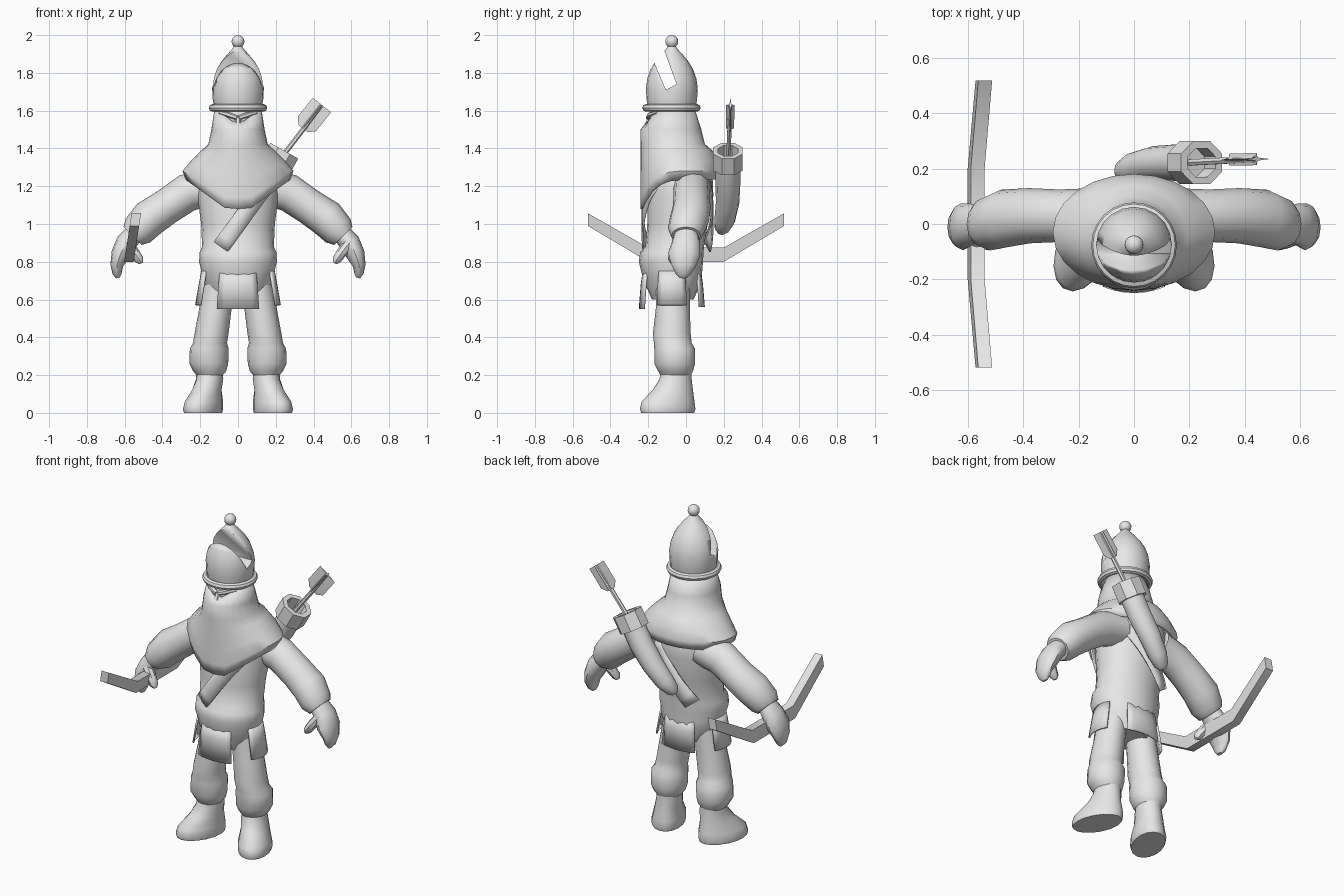
import bpy, math
from mathutils import Vector

if "Cube" in bpy.data.objects:
    bpy.data.objects.remove(bpy.data.objects["Cube"])

grey = bpy.data.materials.new("plain_grey")
grey.diffuse_color = (0.8, 0.8, 0.8, 1)
grey.use_nodes = True
grey.node_tree.nodes["Principled BSDF"].inputs["Base Color"].default_value = grey.diffuse_color


def finish(ob, mirror=False, thick=0):
    if not ob.data.materials:
        ob.data.materials.append(grey)
    bpy.ops.object.select_all(action='DESELECT')
    bpy.context.view_layer.objects.active = ob
    ob.select_set(True)
    bpy.ops.object.shade_smooth_by_angle(angle=math.radians(40))
    if thick:
        m = ob.modifiers.new("thickness", 'SOLIDIFY')
        m.thickness, m.offset = thick, 0
    if mirror:
        ob.modifiers.new("mirror", 'MIRROR')
    return ob


def loft(name, rings, closed=True, caps=True, mirror=False, thick=0):
    """Skin a list of point rings."""
    n = len(rings[0])
    verts = [p for r in rings for p in r]
    faces = []
    for k in range(len(rings) - 1):
        for i in range(n if closed else n - 1):
            j = (i + 1) % n
            faces.append((k * n + i, k * n + j, (k + 1) * n + j, (k + 1) * n + i))
    if caps:
        faces += [tuple(reversed(range(n))), tuple(range(len(verts) - n, len(verts)))]
    me = bpy.data.meshes.new(name)
    me.from_pydata([tuple(v) for v in verts], [], faces)
    import bmesh
    bm = bmesh.new()
    bm.from_mesh(me)
    bmesh.ops.recalc_face_normals(bm, faces=bm.faces)
    bm.to_mesh(me)
    bm.free()
    ob = bpy.data.objects.new(name, me)
    bpy.context.collection.objects.link(ob)
    return finish(ob, mirror, thick)


def oval(cx, cy, z, rx, ry, skew=0, n=16):
    """Horizontal ring."""
    out = []
    for i in range(n):
        a = math.tau * i / n
        y = ry * math.sin(a)
        out.append((cx + rx * math.cos(a) - skew * y, cy + y, z))
    return out


def tube(name, pts, n=12, axis=None, phase=0, mirror=False):
    """Tube along a path; each point is x, y, z, in-plane radius, y radius."""
    P = [Vector(p[:3]) for p in pts]
    rings = []
    for k, p in enumerate(pts):
        t = Vector(axis) if axis else P[min(k + 1, len(P) - 1)] - P[max(k - 1, 0)]
        t.normalize()
        v = Vector((0, 1, 0))
        v = (v - t * v.dot(t)).normalized()
        u = t.cross(v)
        ang = [math.tau * i / n + phase for i in range(n)]
        rings.append([P[k] + u * p[3] * math.cos(a) + v * p[4] * math.sin(a) for a in ang])
    return loft(name, rings, mirror=mirror)


def ball(name, loc, size):
    bpy.ops.mesh.primitive_uv_sphere_add(segments=16, ring_count=10, location=loc)
    ob = bpy.context.object
    ob.name, ob.scale = name, size
    return finish(ob)


# Tunic body with the blousing above the belt
loft("tunic", [oval(0, cy, z, rx, ry, n=20) for z, cy, rx, ry in [
    (.60, -.07, .13, .11), (.70, -.07, .185, .155), (.74, -.075, .19, .16),
    (.80, -.08, .206, .17), (.85, -.075, .203, .168), (.88, -.06, .19, .155),
    (1.0, -.045, .195, .16), (1.15, -.03, .215, .175), (1.27, -.02, .21, .16),
    (1.35, -.03, .15, .12)]])


# Hanging skirt flaps
def flap(name, centre, half, zbot):
    angs = [math.radians(centre + half * (i / 3 - 1)) for i in range(7)]
    rows = []
    for z, rx, ry in [(.75, .19, .15), (.68, .203, .16), (zbot, .222, .17)]:
        rows.append([(rx * math.cos(a), -.075 + ry * math.sin(a), z) for a in angs])
    loft(name, rows, closed=False, caps=False, thick=.01)


flap("front_flap", -90, 30, .55)
flap("back_flap", 90, 30, .56)
flap("left_flap", 0, 27, .57)
flap("right_flap", 180, 27, .57)

# Legs, cuffs and boots
loft("leg", [oval(*r) for r in [
    (.10, -.07, .68, .08, .09), (.12, -.07, .55, .086, .09), (.14, -.075, .42, .09, .10),
    (.148, -.07, .37, .09, .10), (.152, -.06, .34, .103, .108), (.155, -.06, .26, .103, .108),
    (.15, -.055, .22, .087, .092), (.15, -.055, .2, .07, .08)]], mirror=True)
loft("boot", [oval(*r) for r in [
    (.15, -.05, .25, .068, .08, 0), (.15, -.055, .18, .072, .085, .05),
    (.165, -.07, .12, .078, .107, .15), (.18, -.095, .06, .095, .14, .25),
    (.185, -.097, .02, .10, .147, .25), (.185, -.097, 0, .095, .14, .25)]], mirror=True)

# Arms and hands
tube("sleeve", [(.14, .03, 1.2, .10, .10), (.27, .03, 1.165, .10, .095),
                (.38, .03, 1.09, .095, .10), (.47, .02, 1.03, .10, .105),
                (.53, 0, .965, .09, .097), (.558, 0, .937, .068, .078)], mirror=True)
tube("hand", [(.54, 0, .96, .05, .06), (.592, 0, .90, .056, .075), (.622, -.01, .84, .05, .085),
              (.642, -.012, .78, .034, .065), (.64, -.015, .735, .024, .04),
              (.635, -.015, .715, .01, .018)], mirror=True)
tube("thumb", [(.59, -.04, .90, .03, .035), (.55, -.06, .85, .028, .03),
               (.522, -.07, .81, .024, .026), (.512, -.07, .792, .01, .012)], n=8, mirror=True)

# Hood and veil with a pointed front
rings = []
for z, cy, rx, ry, drop in [
        (1.61, -.08, .118, .12, .07), (1.5, -.08, .135, .155, 0), (1.42, -.07, .152, .165, 0),
        (1.385, -.05, .19, .185, .05), (1.33, -.035, .245, .2, .1),
        (1.28, -.03, .288, .205, .14), (1.235, -.03, .27, .205, .155)]:
    ring = []
    for x, y, _ in oval(0, cy, z, rx, ry, n=24):
        f = min(1, 1.3 * (1 - abs(x) / rx)) if y < cy else 0
        ring.append((x, y, z - drop * f))
    rings.append(ring)
loft("hood", rings, caps=False, thick=.012)

# Face in the eye opening
ball("head", (0, -.075, 1.55), (.112, .122, .13))
tube("brow", [(.005, -.2, 1.562, .012, .014), (.05, -.19, 1.578, .014, .014),
              (.095, -.155, 1.59, .01, .012)], n=6, mirror=True)
tube("nose", [(0, -.185, 1.57, .012, .012), (0, -.205, 1.52, .02, .02)], n=6)

# Helmet with a slanted slit
helmet = loft("helmet", [oval(0, -.075, z, r, r, n=20) for z, r in [
    (1.61, .125), (1.66, .134), (1.72, .137), (1.77, .13), (1.82, .112),
    (1.86, .088), (1.9, .055), (1.925, .032), (1.945, .018)]])
slit = [(-.106, 1.71), (-.05, 1.74), (-.13, 1.96), (-.20, 1.93)]
cutter = loft("slit_cutter", [[(x, y, z) for y, z in slit] for x in (-.3, .3)])
cutter.hide_render = True
cutter.hide_viewport = True
cut = helmet.modifiers.new("slit", 'BOOLEAN')
cut.operation, cut.solver, cut.object = 'DIFFERENCE', 'EXACT', cutter
ball("helmet_knob", (0, -.075, 1.966), (.034, .034, .034))
bpy.ops.mesh.primitive_torus_add(location=(0, -.077, 1.615), major_radius=.135,
                                 minor_radius=.02, major_segments=24, minor_segments=8)
bpy.context.object.name = "helmet_brim"
finish(bpy.context.object)


# Shoulder strap, laid on the body front and back
def strap(name, a, b, side):
    rows = []
    (x0, z0), (x1, z1) = a, b
    d = Vector((x1 - x0, z1 - z0)).normalized() * .045
    for i in range(9):
        t = i / 8
        row = []
        for s in (-1, 0, 1):
            x, z = x0 + (x1 - x0) * t - s * d.y, z0 + (z1 - z0) * t + s * d.x
            row.append((x, -.045 + side * (.01 + .175 * math.sqrt(max(0, 1 - (x / .225) ** 2))), z))
        rows.append(row)
    loft(name, rows, closed=False, caps=False, thick=.01)


strap("front_strap", (-.09, .88), (.15, 1.21), -1)
strap("back_strap", (-.12, .88), (.13, 1.2), 1)

# Quiver with hollow collar
tube("quiver", [(.2, .222, 1.31, .07, .066), (.15, .222, 1.22, .07, .066),
                (.07, .22, 1.11, .064, .062), (.0, .205, 1.02, .055, .055),
                (-.04, .19, .975, .04, .04), (-.055, .185, .955, .02, .02)])
k = 1 / math.cos(math.pi / 8)
tube("quiver_collar", [(x, .222, z, a * k, b * k) for x, z, a, b in [
    (.195, 1.30, .085, .078), (.245, 1.388, .085, .078),
    (.245, 1.388, .058, .052), (.205, 1.318, .058, .052)]],
    n=8, axis=(.49, 0, .87), phase=math.pi / 8)

# Arrow and its feather vanes
tube("arrow_shaft", [(.19, .222, 1.30, .013, .013), (.44, .235, 1.625, .013, .013)], n=6)
for name, a, b in [("wide_vane", .062, .006), ("narrow_vane", .006, .022)]:
    tube(name, [(.345, .233, 1.505, a * .5, b), (.365, .233, 1.53, a, b),
                (.444, .235, 1.63, a, b)], n=4)


# Bow held in one hand
def bow_ring(y, lo, hi):
    return [(-.577 + .15 * (z - .8) + dx, y, z)
            for z, dx in [(lo, -.025), (lo, .025), (hi, .025), (hi, -.025)]]


loft("bow", [bow_ring(*r) for r in [
    (-.52, .99, 1.057), (-.2, .80, .875), (.2, .80, .875), (.52, .99, 1.057)]])
